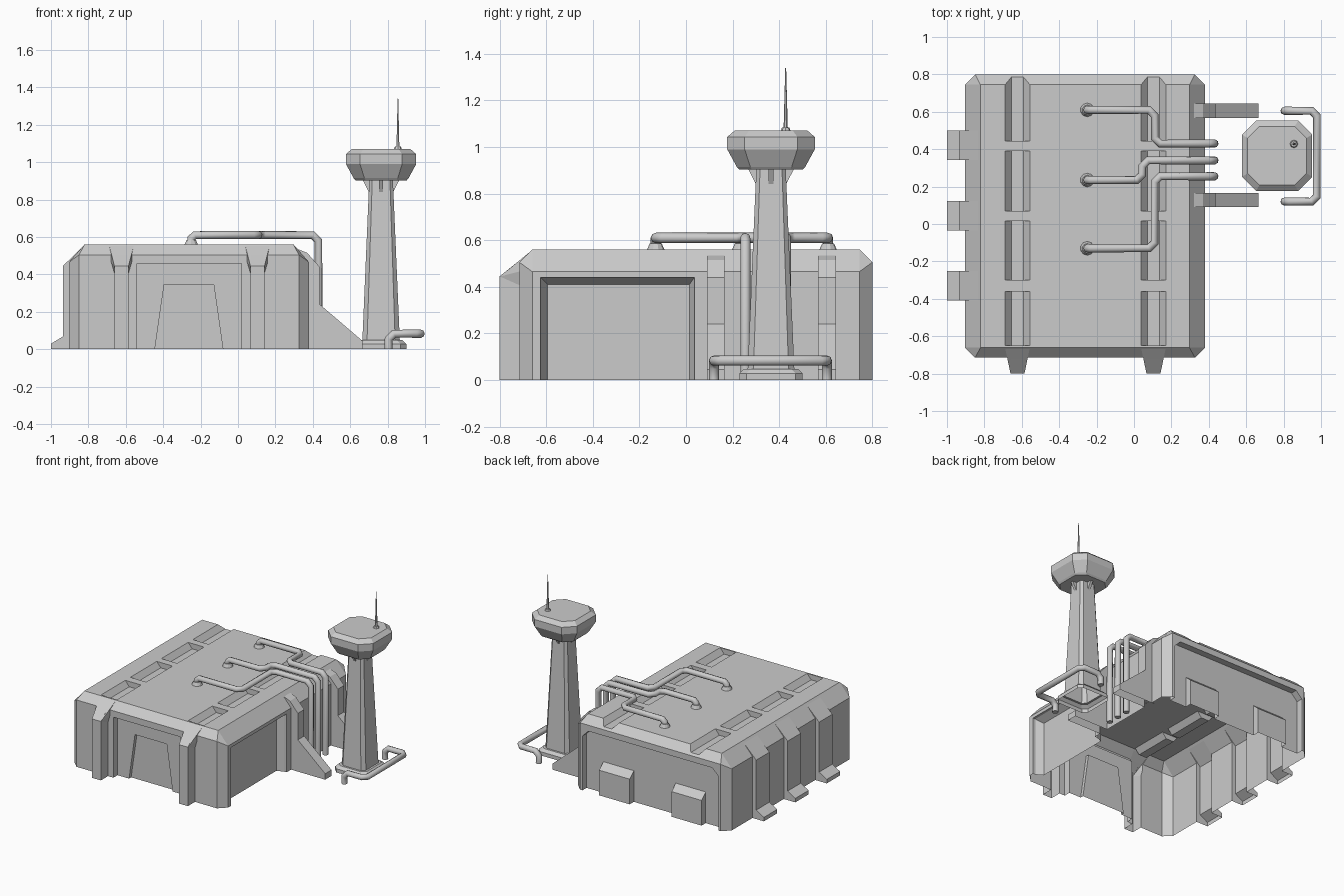
import bpy, bmesh, math
from mathutils import Vector

if "Cube" in bpy.data.objects:
    bpy.data.objects.remove(bpy.data.objects["Cube"])

LOW = -0.1  # shell parts start below ground and are trimmed open at z = 0


def finish(name, bm):
    bmesh.ops.recalc_face_normals(bm, faces=bm.faces[:])
    me = bpy.data.meshes.new(name)
    bm.to_mesh(me)
    bm.free()
    ob = bpy.data.objects.new(name, me)
    bpy.context.collection.objects.link(ob)
    return ob


def hull(name, pts):
    bm = bmesh.new()
    for p in pts:
        bm.verts.new(p)
    bmesh.ops.convex_hull(bm, input=bm.verts[:])
    bmesh.ops.dissolve_limit(bm, angle_limit=0.01, verts=bm.verts[:], edges=bm.edges[:])
    return finish(name, bm)


def prism(name, profile, axis, a, b):
    """Extrude a 2D profile along axis from a to b."""
    def place(p, t):
        return {'x': (t, p[0], p[1]), 'y': (p[0], t, p[1])}[axis]
    bm = bmesh.new()
    v0 = [bm.verts.new(place(p, a)) for p in profile]
    v1 = [bm.verts.new(place(p, b)) for p in profile]
    bm.faces.new(v0)
    bm.faces.new(v1)
    n = len(profile)
    for i in range(n):
        j = (i + 1) % n
        bm.faces.new((v0[i], v0[j], v1[j], v1[i]))
    return finish(name, bm)


def octagon_loft(name, cx, cy, rings, cap_bottom):
    """Stack chamfered squares given as (half width, chamfer, z)."""
    bm = bmesh.new()
    loops = []
    for h, c, z in rings:
        k = h - c
        pts = [(h, -k), (h, k), (k, h), (-k, h), (-h, k), (-h, -k), (-k, -h), (k, -h)]
        loops.append([bm.verts.new((cx + x, cy + y, z)) for x, y in pts])
    for a, b in zip(loops, loops[1:]):
        for i in range(8):
            j = (i + 1) % 8
            bm.faces.new((a[i], a[j], b[j], b[i]))
    bm.faces.new(loops[-1])
    if cap_bottom:
        bm.faces.new(loops[0][::-1])
    return finish(name, bm)


def cone(name, x, y, z0, z1, r0, r1, sides):
    bm = bmesh.new()
    bmesh.ops.create_cone(bm, cap_ends=True, segments=sides, radius1=r0, radius2=r1, depth=z1 - z0)
    bmesh.ops.translate(bm, verts=bm.verts[:], vec=(x, y, (z0 + z1) / 2))
    return finish(name, bm)


def combine(target, tool, op):
    mod = target.modifiers.new(op, 'BOOLEAN')
    mod.operation, mod.solver, mod.object = op, 'EXACT', tool
    bpy.context.view_layer.objects.active = target
    bpy.ops.object.modifier_apply(modifier=mod.name)
    bpy.data.objects.remove(tool)


def pipe(name, pts, r=0.022):
    cu = bpy.data.curves.new(name, 'CURVE')
    cu.dimensions = '3D'
    cu.bevel_depth, cu.bevel_resolution, cu.use_fill_caps = r, 2, True
    sp = cu.splines.new('POLY')
    sp.points.add(len(pts) - 1)
    for p, co in zip(sp.points, pts):
        p.co = (*co, 1)
    ob = bpy.data.objects.new(name, cu)
    bpy.context.collection.objects.link(ob)
    bpy.ops.object.select_all(action='DESELECT')
    ob.select_set(True)
    bpy.context.view_layer.objects.active = ob
    bpy.ops.object.convert(target='MESH')
    bpy.ops.object.shade_smooth_by_angle(angle=math.radians(50))


# Main hall: chamfered block with sloped roof edges
X0, X1, Y0, Y1, C = -0.904, 0.38, -0.715, 0.8, 0.055
pts = []
for x, sx in ((X0, 1), (X1, -1)):
    for y, sy in ((Y0, 1), (Y1, -1)):
        pts += [(x, y + sy * C, LOW), (x + sx * C, y, LOW),
                (x, y + sy * C, 0.465), (x + sx * C, y, 0.505),
                (x + sx * 0.083, y + sy * C, 0.56)]
hall = hull("main_hall", pts)

# Roof trough recesses in two rows
STRIPS = (-0.623, 0.104)
for x in STRIPS:
    for a, b in ((0.445, 0.9), (0.07, 0.39), (-0.30, 0.015), (-0.65, -0.36)):
        combine(hall, prism("cut", [(x - .0665, .5605), (x - .033, .52), (x + .033, .52), (x + .0665, .5605),
                                    (x + .0665, .7), (x - .0665, .7)], 'y', a, b), 'DIFFERENCE')

# Front bay and its tapered doorway
combine(hall, prism("cut", [(-.54, -.2), (.02, -.2), (.02, .457), (-.54, .457)], 'y', -0.9, -0.665), 'DIFFERENCE')
combine(hall, prism("cut", [(-.473, -.2), (-.052, -.2), (-.13, .345), (-.395, .345)], 'y', -0.8, -0.64), 'DIFFERENCE')

# Right side loading bay with sloped jambs
bay = []
for x, a, b, z in ((0.381, -.624, .036, .44), (0.33, -.594, .015, .41), (0.5, -.624, .036, .44)):
    bay += [(x, a, -.2), (x, b, -.2), (x, a, z), (x, b, z)]
combine(hall, prism("cut", [(-.624, -.2), (.036, -.2), (.036, .44), (-.624, .44)], 'x', 0.36, 0.5), 'DIFFERENCE')
combine(hall, hull("cut", [(x - 0.021, y, z) for x, y, z in bay[:8]]), 'DIFFERENCE')

# Back wall recess with clipped corners, and two lean-to boxes
combine(hall, prism("cut", [(-.83, -.2), (.305, -.2), (.305, .41), (.255, .46), (-.78, .46), (-.83, .41)],
                    'y', 0.75, 0.9), 'DIFFERENCE')
for a, b in ((-.69, -.44), (-.09, .165)):
    combine(hall, prism("box", [(.70, LOW), (.80, LOW), (.80, .19), (.75, .235), (.70, .235)], 'x', a, b), 'UNION')

# Front pillars with flared heads
for x in STRIPS:
    w = 0.0375
    combine(hall, prism("pillar", [(-.655, LOW), (-.8, LOW), (-.8, .445), (-.66, .557), (-.655, .55)],
                        'x', x - w, x + w), 'UNION')
    head = []
    for s in (-1, 1):
        head += [(x + s * .0665, -.66, .5585), (x + s * w, -.799, .444),
                 (x + s * .0665, -.66, .48), (x + s * w, -.70, .40)]
    combine(hall, hull("pillar_head", head), 'UNION')

# Left wall ribs with flared feet
for y in (0.42, 0.045, -0.33):
    combine(hall, prism("rib", [(-.86, LOW), (-1, LOW), (-1, .03), (-.936, .068), (-.936, .445), (-.823, .556),
                                (-.80, .53), (-.86, .4)], 'y', y - .079, y + .079), 'UNION')

# Right wall buttresses
for y in (0.128, 0.605):
    combine(hall, prism("buttress", [(.34, LOW), (.665, LOW), (.665, .045), (.437, .24), (.437, .44), (.37, .515),
                                     (.32, .535), (.32, .4)], 'y', y - .038, y + .038), 'UNION')

# Trim the shell open at ground level
bm = bmesh.new()
bm.from_mesh(hall.data)
bmesh.ops.bisect_plane(bm, geom=bm.verts[:] + bm.edges[:] + bm.faces[:], dist=1e-5,
                       plane_co=(0, 0, 0), plane_no=(0, 0, 1), clear_inner=True)
bm.to_mesh(hall.data)
bm.free()

# Roof pipes with flanges
ZP, XB = 0.61, 0.43
for i, (y0, y1, xt) in enumerate(((0.61, 0.43, 0.11), (0.235, 0.34, 0.045), (-0.13, 0.255, 0.11))):
    s = 0.03 if y1 > y0 else -0.03
    pipe(f"roof_pipe_{i + 1}", [
        (-.25, y0, .56), (-.25, y0, ZP - .018), (-.23, y0, ZP), (xt - .03, y0, ZP), (xt, y0 + s, ZP),
        (xt, y1 - s, ZP), (xt + .03, y1, ZP), (XB - .03, y1, ZP), (XB, y1, ZP - .03), (XB, y1, 0)])
    cone(f"pipe_flange_{i + 1}", -.25, y0, .558, .585, .038, .026, 10)

# Ground loop pipe beside the tower
G = 0.083
pipe("ground_pipe", [(.805, .12, 0), (.805, .12, .055), (.835, .12, G), (.95, .12, G), (.978, .148, G),
                     (.978, .577, G), (.95, .605, G), (.835, .605, G), (.805, .605, .055), (.805, .605, 0)])

# Tower shaft, head, brackets and antenna
TX, TY = 0.765, 0.365
octagon_loft("tower_shaft", TX, TY, [(.135, .03, 0), (.135, .03, .028), (.115, .03, .048), (.1, .025, .048),
                                     (.063, .016, .91)], False)
octagon_loft("tower_head", TX, TY, [(.137, .055, .903), (.147, .058, .915), (.188, .075, .99), (.188, .075, 1.043),
                                    (.157, .063, 1.07)], True)
for i in range(4):
    c, s = round(math.cos(i * math.pi / 2)), round(math.sin(i * math.pi / 2))
    wedge = [(r, t, z) for r, z in ((.05, .905), (.098, .905), (.065, .84), (.05, .84)) for t in (-.01, .01)]
    hull(f"head_bracket_{i + 1}", [(TX + r * c - t * s, TY + r * s + t * c, z) for r, t, z in wedge])
cone("antenna_base", .855, .428, 1.068, 1.083, .022, .016, 8)
cone("antenna", .855, .428, 1.08, 1.34, .009, .002, 6)
